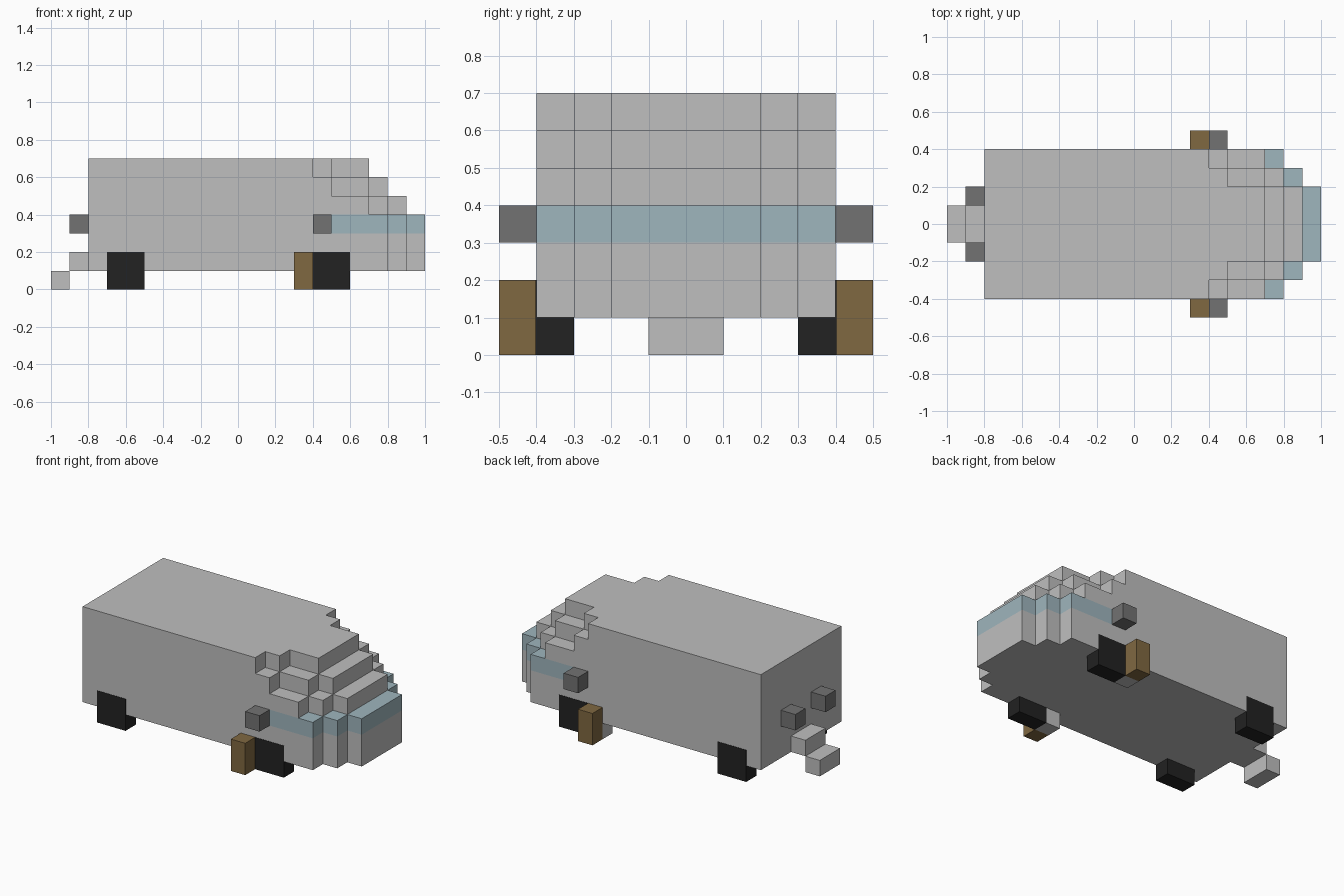
import bpy
import bmesh

cube = bpy.data.objects.get("Cube")
if cube:
    bpy.data.objects.remove(cube, do_unlink=True)


def material(name, r, g, b):
    mat = bpy.data.materials.new(name)
    mat.use_nodes = True
    mat.diffuse_color = (r, g, b, 1)
    mat.node_tree.nodes["Principled BSDF"].inputs["Base Color"].default_value = (r, g, b, 1)
    return mat


GREY = material("light grey", 0.52, 0.52, 0.52)
DARK = material("dark grey", 0.17, 0.17, 0.17)
BLACK = material("black", 0.016, 0.016, 0.016)
BROWN = material("brown", 0.215, 0.138, 0.053)
GLASS = material("glass blue", 0.345, 0.465, 0.51)


def prism(name, outline, z0, z1, mat):
    """Extrude a flat plan outline from z0 up to z1."""
    bm = bmesh.new()
    face = bm.faces.new([bm.verts.new((x, y, z0)) for x, y in outline])
    top = bmesh.ops.extrude_face_region(bm, geom=[face], use_keep_orig=True)["geom"]
    verts = [v for v in top if isinstance(v, bmesh.types.BMVert)]
    bmesh.ops.translate(bm, verts=verts, vec=(0, 0, z1 - z0))
    bmesh.ops.recalc_face_normals(bm, faces=bm.faces)
    mesh = bpy.data.meshes.new(name)
    bm.to_mesh(mesh)
    bm.free()
    mesh.materials.append(mat)
    obj = bpy.data.objects.new(name, mesh)
    bpy.context.collection.objects.link(obj)
    return obj


def box(name, x0, x1, y0, y1, z0, z1, mat):
    return prism(name, [(x0, y0), (x1, y0), (x1, y1), (x0, y1)], z0, z1, mat)


def pair(name, x0, x1, y0, y1, z0, z1, mat):
    """One box on each side of the vehicle."""
    box("left_" + name, x0, x1, y0, y1, z0, z1, mat)
    box("right_" + name, x0, x1, -y1, -y0, z0, z1, mat)


def layer(name, back, outer, middle, centre, z0, z1, mat):
    """Body slab with a nose stepped in plan."""
    half = [(back, 0.4), (outer, 0.4), (outer, 0.3), (middle, 0.3),
            (middle, 0.2), (centre, 0.2)]
    prism(name, half + [(x, -y) for x, y in reversed(half)], z0, z1, mat)


# Body slabs and glass band
layer("lower_body", -0.8, 0.8, 0.9, 1.0, 0.1, 0.3, GREY)
box("body_side_band", -0.8, 0.5, -0.4, 0.4, 0.3, 0.4, GREY)
layer("windscreen_band", 0.5, 0.8, 0.9, 1.0, 0.3, 0.4, GLASS)
layer("upper_body", -0.8, 0.7, 0.8, 0.9, 0.4, 0.5, GREY)
layer("shoulder", -0.8, 0.5, 0.7, 0.8, 0.5, 0.6, GREY)
layer("roof", -0.8, 0.4, 0.5, 0.7, 0.6, 0.7, GREY)

# Wheels, a hair proud of the body sides
pair("rear_wheel", -0.7, -0.5, 0.3, 0.402, 0, 0.2, BLACK)
pair("front_wheel", 0.4, 0.6, 0.3, 0.402, 0, 0.2, BLACK)

# Side posts with their inner brackets, and mirrors
pair("side_post", 0.3, 0.4, 0.4, 0.5, 0, 0.2, BROWN)
pair("post_bracket", 0.3, 0.4, 0.3, 0.4, 0, 0.1, GREY)
pair("mirror", 0.4, 0.5, 0.4, 0.5, 0.3, 0.4, DARK)

# Rear handles and entry steps
pair("rear_handle", -0.9, -0.8, 0.1, 0.2, 0.3, 0.4, DARK)
box("upper_step", -0.9, -0.8, -0.1, 0.1, 0.1, 0.2, GREY)
box("lower_step", -1.0, -0.9, -0.1, 0.1, 0, 0.1, GREY)
